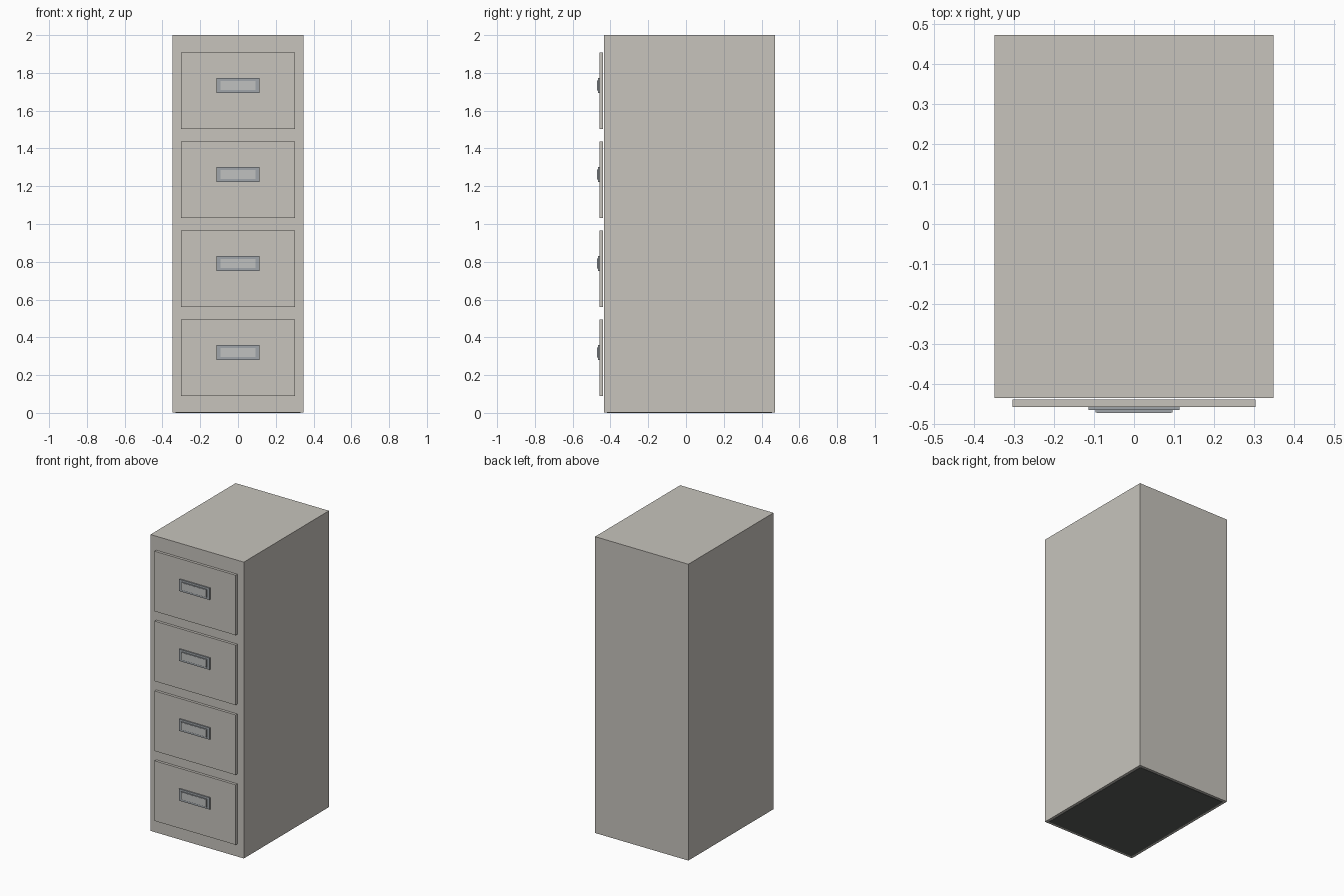
import bpy

if "Cube" in bpy.data.objects:
    bpy.data.objects.remove(bpy.data.objects["Cube"])


def material(name, rgb):
    m = bpy.data.materials.new(name)
    m.diffuse_color = (*rgb, 1.0)
    m.use_nodes = True
    m.node_tree.nodes["Principled BSDF"].inputs["Base Color"].default_value = m.diffuse_color
    return m


PAINT = material("warm grey paint", (0.57, 0.55, 0.505))
STEEL = material("blue grey steel", (0.35, 0.376, 0.40))
CARD = material("pale grey insert", (0.53, 0.535, 0.53))
DARK = material("dark grey base", (0.105, 0.11, 0.107))


def box(name, x, y, z, mat):
    """Box from (min, max) ranges on each axis."""
    bpy.ops.mesh.primitive_cube_add(size=1)
    ob = bpy.context.object
    ob.name = name
    for v in ob.data.vertices:
        v.co = [r[0] if c < 0 else r[1] for c, r in zip(v.co, (x, y, z))]
    ob.data.materials.append(mat)
    return ob


# Cabinet shell and the dark base set into its underside
box("cabinet_body", (-0.348, 0.348), (-0.435, 0.472), (0.002, 2.0), PAINT)
box("base_panel", (-0.33, 0.33), (-0.417, 0.454), (0.0, 0.04), DARK)

# Four drawers, each with a stepped handle plate
for i in range(4):
    z0 = 0.09 + i * 0.471
    zc = z0 + 0.23
    n = i + 1
    box(f"drawer_front_{n}", (-0.303, 0.303), (-0.457, -0.439), (z0, z0 + 0.405), PAINT)
    box(f"handle_plate_{n}", (-0.114, 0.114), (-0.465, -0.456), (zc - 0.04, zc + 0.04), STEEL)
    box(f"handle_step_{n}", (-0.096, 0.096), (-0.471, -0.464), (zc - 0.027, zc + 0.027), STEEL)
    # Pale face on the front of the step
    box(f"handle_insert_{n}", (-0.093, 0.093), (-0.472, -0.4705), (zc - 0.024, zc + 0.024), CARD)
